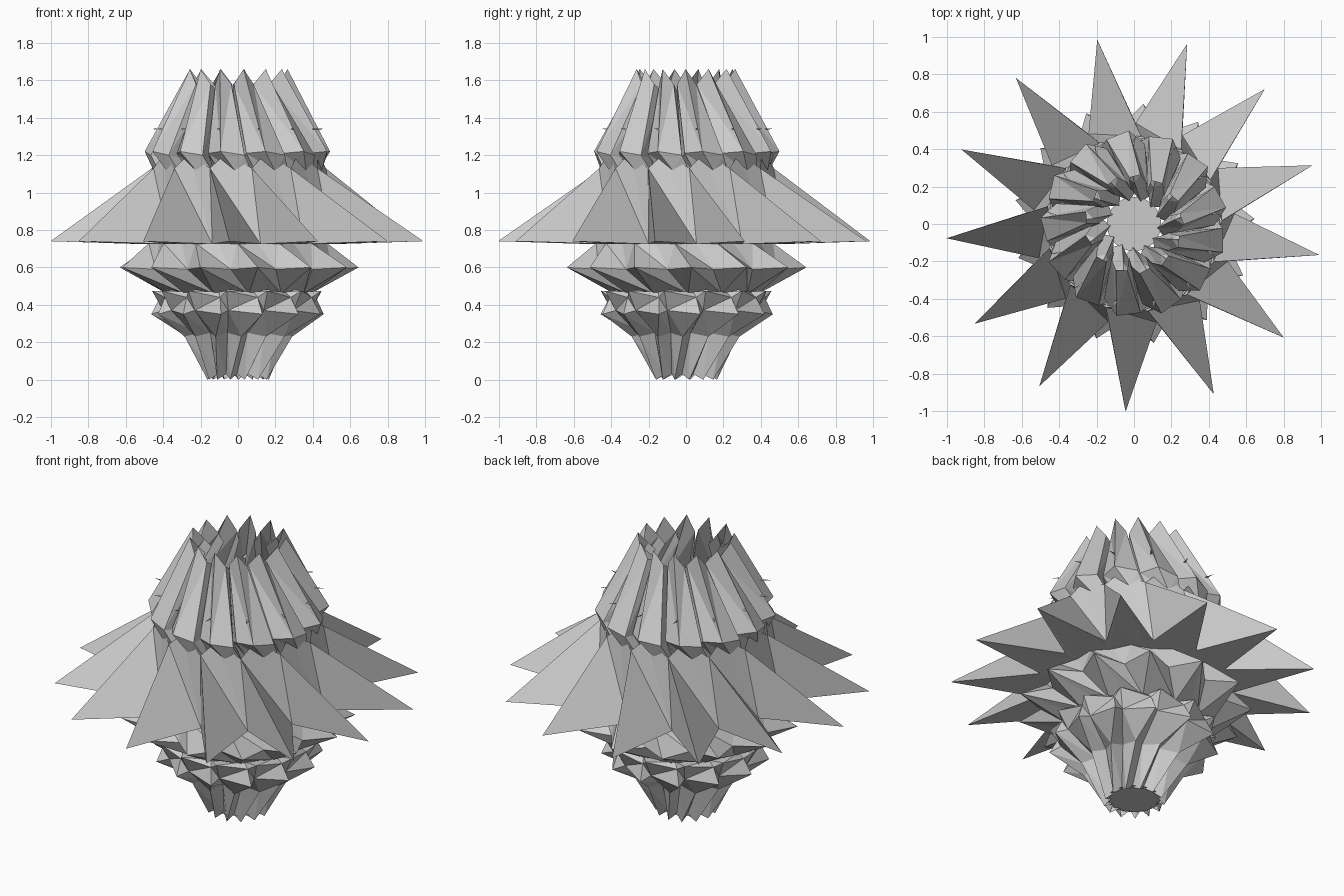
import bpy, bmesh, math

if "Cube" in bpy.data.objects:
    bpy.data.objects.remove(bpy.data.objects["Cube"])

N = 13                      # rotational repeats
STEP = 360.0 / N
START = -9.5                # angle of the first long spike


def polar(r, ang, z, i=0):
    a = math.radians(START + ang + STEP * i)
    return (r * math.cos(a), r * math.sin(a), z)


def finish(name, bm):
    me = bpy.data.meshes.new(name)
    bm.to_mesh(me)
    bm.free()
    ob = bpy.data.objects.new(name, me)
    bpy.context.collection.objects.link(ob)
    return ob


def pleated(name, rings, diag):
    """Skin of stacked rings; each ring is one repeat of (radius, angle, z).
    diag picks the fold direction of each facet in the repeat."""
    bm = bmesh.new()
    loops = [[bm.verts.new(polar(*p, i)) for i in range(N) for p in ring]
             for ring in rings]
    k = len(rings[0])
    for up, lo in zip(loops, loops[1:]):
        n = len(up)
        for i in range(n):
            j = (i + 1) % n
            if diag[i % k] == "a":
                bm.faces.new((up[i], lo[i], lo[j]))
                bm.faces.new((up[i], lo[j], up[j]))
            else:
                bm.faces.new((up[i], lo[i], up[j]))
                bm.faces.new((up[j], lo[i], lo[j]))
    return finish(name, bm)


# crown of twisted petals, open at the top
pleated("crown_petals", [
    [(0.22, -3, 1.58), (0.265, 9, 1.66), (0.25, 22, 1.58), (0.18, 22, 1.54)],
    [(0.43, 8.6, 1.21), (0.50, 19.6, 1.22), (0.475, 34.5, 1.20), (0.36, 33.5, 1.18)],
    [(0.40, 17, 1.10), (0.45, 29, 1.11), (0.43, 42, 1.08), (0.36, 42, 1.05)],
    [(0.38, 24, 1.00), (0.41, 36, 0.95), (0.39, 47, 0.98), (0.36, 50, 1.00)],
], "abba")

# wide skirt of long spikes with flat underside
pleated("skirt_spikes", [
    [(0.47, -16, 1.13), (0.44, -6, 1.21)],
    [(1.005, 0, 0.74), (0.54, 15.5, 0.725)],
    [(0.45, 0, 0.725), (0.45, 14, 0.725)],
], "ab")

# short spike collar below the skirt
pleated("lower_spikes", [
    [(0.48, 2, 0.73), (0.45, 16, 0.73)],
    [(0.645, 12, 0.60), (0.51, 26, 0.59)],
    [(0.41, 25, 0.48), (0.39, 39, 0.46)],
], "ab")

# ring of wedge teeth
pleated("tooth_ring", [
    [(0.39, -5, 0.47), (0.39, 15, 0.47)],
    [(0.46, -5, 0.475), (0.42, 17, 0.44)],
    [(0.40, -5, 0.37), (0.465, 19, 0.35)],
], "ba")

# twisted pleated base
pleated("base_blades", [
    [(0.40, -5, 0.37), (0.465, 19, 0.35)],
    [(0.22, -12, 0.25), (0.29, 6, 0.23)],
    [(0.125, -28, 0.03), (0.165, -12, 0.0)],
], "aa")

# floor closing the base
bm = bmesh.new()
bmesh.ops.create_circle(bm, cap_ends=True, segments=26, radius=0.145)
for v in bm.verts:
    v.co.z = 0.03
finish("base_floor", bm)

# thin slivers sticking out of the crown
bm = bmesh.new()
for i in range(N):
    base = [bm.verts.new(polar(r, a, z, i)) for r, a, z in
            ((0.38, 18, 1.34), (0.40, 20, 1.345), (0.40, 20, 1.335))]
    tip = bm.verts.new(polar(0.475, 15, 1.34, i))
    for a, b in ((0, 1), (1, 2), (2, 0)):
        bm.faces.new((base[a], base[b], tip))
finish("crown_slivers", bm)
